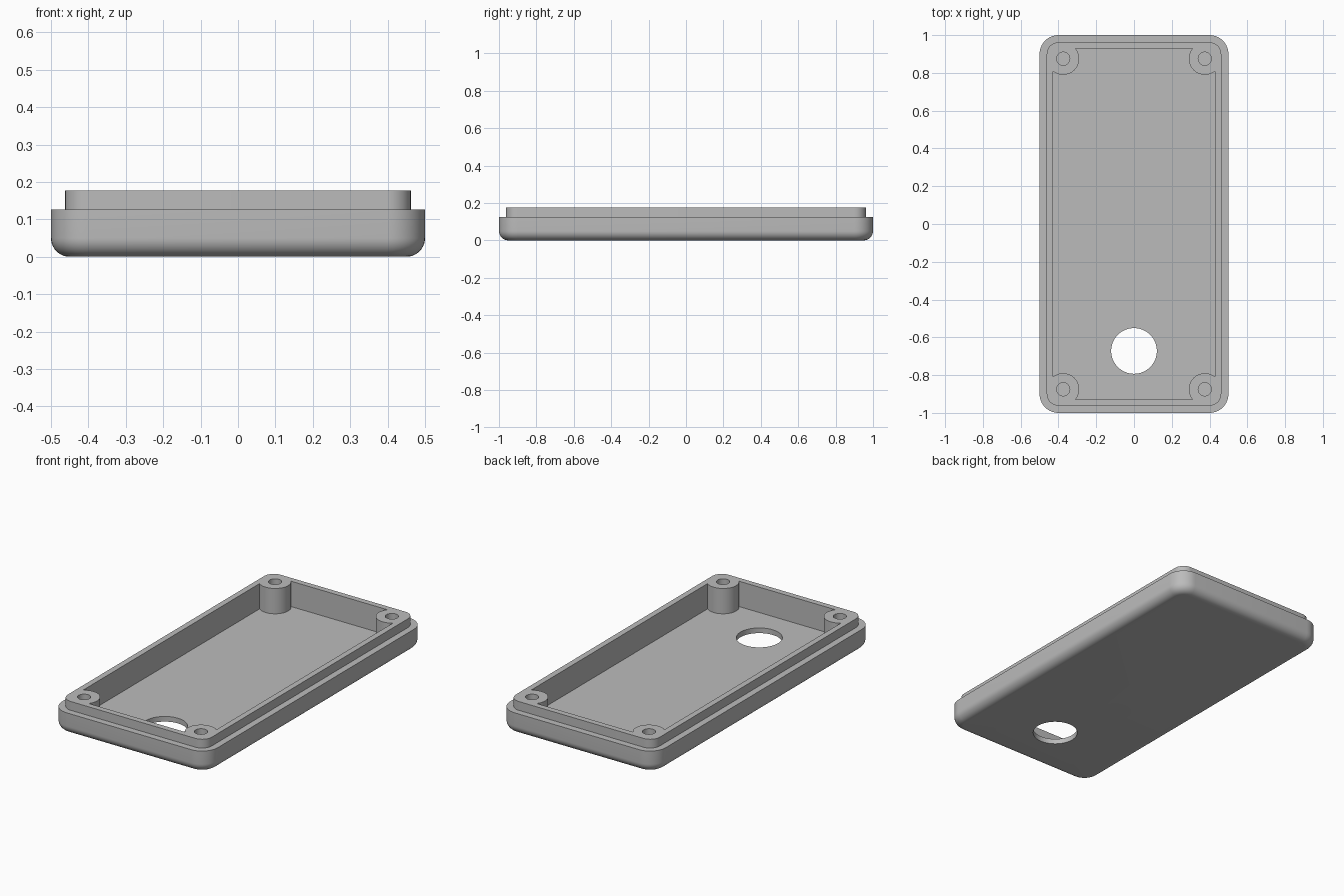
import bpy, bmesh, math
from mathutils import Matrix

if "Cube" in bpy.data.objects:
    bpy.data.objects.remove(bpy.data.objects["Cube"], do_unlink=True)

HALF_X, HALF_Y, CORNER = 0.5, 1.0, 0.1
FLOOR, LEDGE, TOP = 0.03, 0.126, 0.177
LIP, WALL = 0.038, 0.072        # insets of the lip and of the cavity wall
EDGE = 0.05                     # rounding of the bottom edge
STEPS = 10

grey = bpy.data.materials.new("plain_grey")
grey.use_nodes = True
colour = (0.5, 0.5, 0.5, 1)
grey.diffuse_color = colour
grey.node_tree.nodes["Principled BSDF"].inputs["Base Color"].default_value = colour


def make_object(name, bm):
    bmesh.ops.recalc_face_normals(bm, faces=bm.faces)
    mesh = bpy.data.meshes.new(name)
    bm.to_mesh(mesh)
    bm.free()
    mesh.materials.append(grey)
    obj = bpy.data.objects.new(name, mesh)
    bpy.context.collection.objects.link(obj)
    return obj


def rounded_ring(bm, inset, z):
    """Rounded rectangle of vertices, inset from the outer outline."""
    radius = max(CORNER - inset, 0.02)
    cx, cy = HALF_X - inset - radius, HALF_Y - inset - radius
    ring = []
    for quarter, (sx, sy) in enumerate([(1, 1), (-1, 1), (-1, -1), (1, -1)]):
        for i in range(STEPS + 1):
            a = (quarter + i / STEPS) * math.pi / 2
            ring.append(bm.verts.new((sx * cx + radius * math.cos(a),
                                      sy * cy + radius * math.sin(a), z)))
    return ring


def cylinder(name, x, y, radius, low, high, segments=48):
    bm = bmesh.new()
    bmesh.ops.create_cone(bm, cap_ends=True, segments=segments, radius1=radius,
                          radius2=radius, depth=high - low,
                          matrix=Matrix.Translation((x, y, (low + high) / 2)))
    return make_object(name, bm)


def combine(target, other, operation):
    mod = target.modifiers.new(operation.lower(), 'BOOLEAN')
    mod.operation, mod.solver, mod.object = operation, 'EXACT', other
    bpy.context.view_layer.objects.active = target
    bpy.ops.object.modifier_apply(modifier=mod.name)
    bpy.data.objects.remove(other, do_unlink=True)


# Tray shell: wall profile (inset, height) from the underside to the floor
profile = []
for i in range(STEPS + 1):
    a = i / STEPS * math.pi / 2
    profile.append((EDGE * (1 - math.sin(a)), EDGE * (1 - math.cos(a))))
profile += [(0, LEDGE), (LIP, LEDGE), (LIP, TOP), (WALL, TOP), (WALL, FLOOR)]

bm = bmesh.new()
rings = [rounded_ring(bm, inset, z) for inset, z in profile]
for low, high in zip(rings, rings[1:]):
    for i in range(len(low)):
        j = (i + 1) % len(low)
        bm.faces.new((low[i], low[j], high[j], high[i]))
bm.faces.new(rings[0])
bm.faces.new(rings[-1])
tray = make_object("case_tray", bm)

# Corner screw posts with blind holes
spots = [(sx * 0.375, sy * 0.875) for sx in (-1, 1) for sy in (-1, 1)]
for x, y in spots:
    combine(tray, cylinder("screw_post", x, y, 0.085, FLOOR - 0.01, TOP), 'UNION')
for x, y in spots:
    combine(tray, cylinder("screw_hole", x, y, 0.035, FLOOR, TOP + 0.05, 32), 'DIFFERENCE')

# Round opening through the floor
combine(tray, cylinder("floor_opening", 0, -0.672, 0.121, -0.1, 0.1, 64), 'DIFFERENCE')

bpy.ops.object.select_all(action='DESELECT')
tray.select_set(True)
bpy.context.view_layer.objects.active = tray
bpy.ops.object.shade_smooth_by_angle(angle=math.radians(30))
